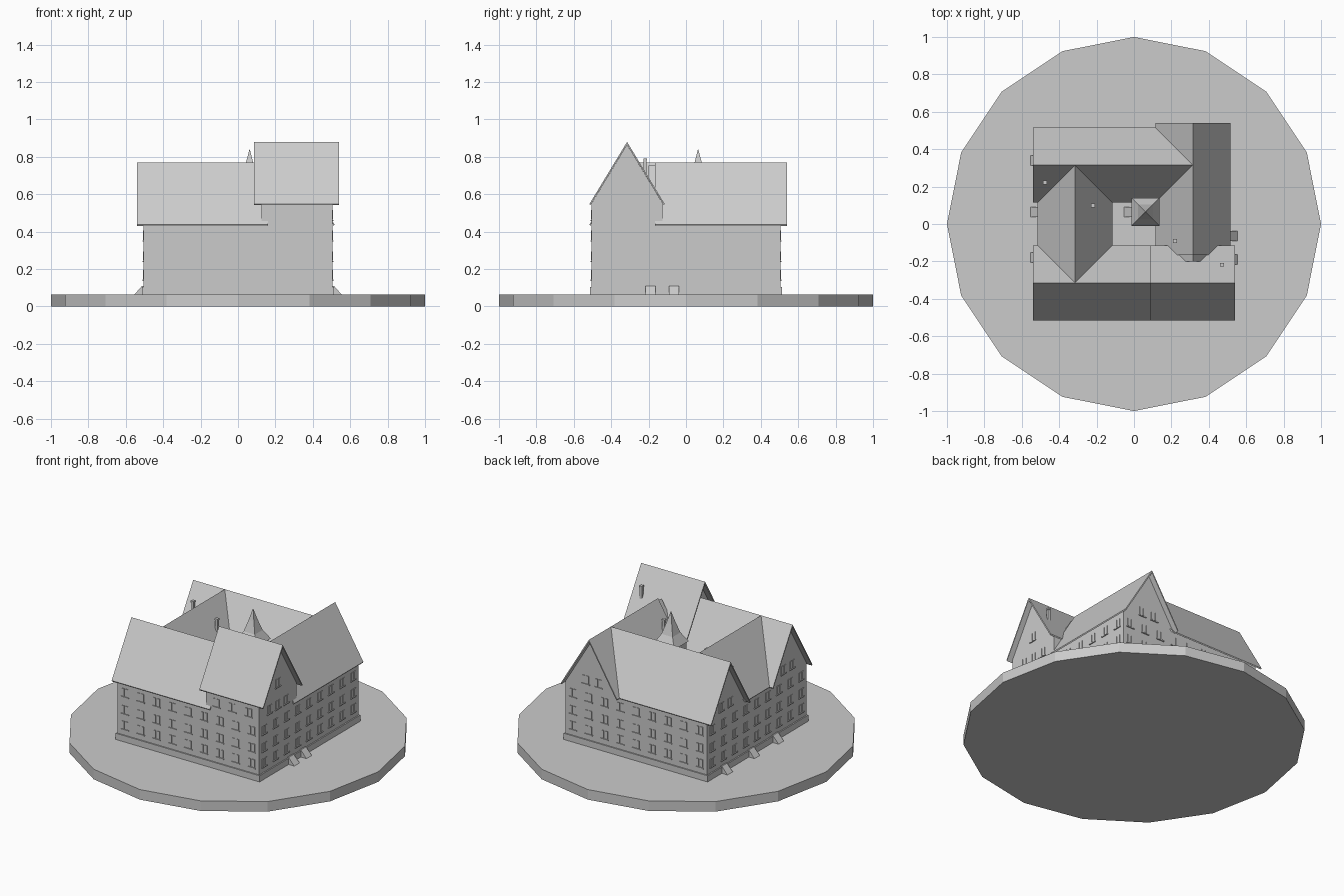
import bpy, bmesh, math
from mathutils import Matrix, Vector

cube = bpy.data.objects.get("Cube")
if cube:
    bpy.data.objects.remove(cube, do_unlink=True)

stone = bpy.data.materials.new("stone_grey")
stone.use_nodes = True
COLOUR = (0.6, 0.6, 0.6, 1)
stone.diffuse_color = COLOUR
stone.node_tree.nodes["Principled BSDF"].inputs["Base Color"].default_value = COLOUR

GROUND, R, SLOPE = 0.065, 0.315, 1.65   # terrace top, ridge offset, roof pitch
LOW, HIGH = 0.77, 0.88                  # ridge heights
WALL = 0.505


def finish(name, bm):
    bmesh.ops.recalc_face_normals(bm, faces=bm.faces[:])
    mesh = bpy.data.meshes.new(name)
    bm.to_mesh(mesh)
    bm.free()
    mesh.materials.append(stone)
    obj = bpy.data.objects.new(name, mesh)
    bpy.context.collection.objects.link(obj)
    return obj


def loft(bm, rings):
    """Join equal rings of points and cap both ends."""
    loops = [[bm.verts.new(p) for p in ring] for ring in rings]
    n = len(loops[0])
    for a, b in zip(loops, loops[1:]):
        for i in range(n):
            j = (i + 1) % n
            bm.faces.new((a[i], a[j], b[j], b[i]))
    bm.faces.new(loops[0])
    bm.faces.new(loops[-1])


def box(bm, centre, size, turn=Matrix()):
    bmesh.ops.create_cube(bm, size=1, matrix=turn @ Matrix.Translation(centre)
                          @ Matrix.Diagonal((*size, 1)))


def place(axis, along, across, z):
    return (along, across, z) if axis == "x" else (across, along, z)


def wing(name, axis, mid, start, end, ridge, roof_ridge, roof_eave):
    """A gabled body and a thin roof; roof ends may be cut back at the eaves."""
    top = ridge - 0.015
    half = 0.19
    body = [(-half, GROUND), (-half, top - half * SLOPE), (0, top),
            (half, top - half * SLOPE), (half, GROUND)]
    bm = bmesh.new()
    loft(bm, [[place(axis, s, mid + a, z) for a, z in body] for s in (start, end)])
    finish(name + "_walls", bm)
    w, t = 0.201, 0.014
    eave = ridge - w * SLOPE
    shell = [(-w, eave), (0, ridge), (w, eave), (w - 0.004, eave - t / 2),
             (0, ridge - t), (-w + 0.004, eave - t / 2)]
    bm = bmesh.new()
    loft(bm, [[place(axis, rr if abs(a) < 0.01 else re, mid + a, z) for a, z in shell]
              for rr, re in zip(roof_ridge, roof_eave)])
    finish(name + "_roof", bm)


# Round terrace
bm = bmesh.new()
bmesh.ops.create_cone(bm, cap_ends=True, segments=16, radius1=1, radius2=1, depth=GROUND,
                      matrix=Matrix.Translation((0, 0, GROUND / 2)))
finish("terrace", bm)

# Four wings round a court and the taller corner block
wing("front_wing", "x", -R, -WALL, 0.2, LOW, (-0.54, 0.16), (-0.54, 0.16))
wing("back_wing", "x", R, -WALL, 0.3, LOW, (-0.54, R), (-0.54, 0.14))
wing("left_wing", "y", R, -0.2, WALL, LOW, (-0.165, 0.54), (-0.165, 0.54))
wing("right_wing", "y", -R, -0.3, 0.3, LOW, (-R, R), (-0.13, 0.13))
wing("corner_block", "x", -R, 0.125, WALL, HIGH, (0.085, 0.54), (0.085, 0.54))

# Plinth band round the outside
bm = bmesh.new()
for k in range(4):
    box(bm, (0, -WALL, GROUND + 0.02), (2 * WALL + 0.016, 0.016, 0.04),
        Matrix.Rotation(k * math.pi / 2, 4, "Z"))
finish("plinth", bm)

# Paired windows, repeated on each outer side and in the court
windows = bmesh.new()
sills = bmesh.new()


def window_pair(turn, x, y, z):
    for side in (-1, 1):
        box(windows, (x + side * 0.014, y, z), (0.017, 0.008, 0.05), turn)
    box(sills, (x, y, z - 0.03), (0.056, 0.012, 0.006), turn)


for k in range(4):
    turn = Matrix.Rotation(k * math.pi / 2, 4, "Z")
    for z in (0.17, 0.27, 0.38):
        for i in range(9):
            window_pair(turn, (i - 4) * 0.113, -WALL, z)
        window_pair(turn, -0.05, 0.125, z)
    # upper windows: gables on the sides, an extra storey on the corner block
    gables = {0: [(0.2, 0.49), (0.315, 0.49), (0.43, 0.49)],
              1: [(-0.4, 0.49), (-0.315, 0.49), (-0.23, 0.49), (-0.315, 0.63)],
              2: [(-0.36, 0.49), (-0.27, 0.49)],
              3: [(-0.36, 0.49), (-0.27, 0.49), (0.27, 0.49), (0.36, 0.49)]}
    for x, z in gables[k]:
        window_pair(turn, x, -WALL, z)
finish("windows", windows)
finish("window_sills", sills)

# Sloped entrance steps
bm = bmesh.new()
for x, y, out in ((WALL, -0.19, 1), (WALL, -0.065, 1), (-WALL, 0.34, -1),
                  (-WALL, 0.065, -1), (-WALL, -0.18, -1), (-0.005, 0.065, -1)):
    loft(bm, [[(x, s, GROUND), (x + out * 0.048, s, GROUND),
               (x + out * 0.008, s, GROUND + 0.045), (x, s, GROUND + 0.045)]
              for s in (y - 0.027, y + 0.027)])
finish("entrance_steps", bm)

# Stair turret in the court with a flared spire
bm = bmesh.new()
box(bm, (0.062, 0.065, 0.355), (0.13, 0.13, 0.58))
finish("turret_walls", bm)
bm = bmesh.new()
loft(bm, [[(0.062 + h * a, 0.065 + h * b, z) for a, b in ((-1, -1), (1, -1), (1, 1), (-1, 1))]
          for h, z in ((0.075, 0.64), (0.04, 0.7), (0.019, 0.77), (0.001, 0.84))])
finish("turret_spire", bm)

# Chimneys
bm = bmesh.new()
for x, y, top in ((0.47, -0.218, 0.79), (0.22, -0.09, 0.69),
                  (-0.22, 0.1, 0.69), (-0.475, 0.222, 0.69)):
    box(bm, (x, y, top - 0.06), (0.016, 0.016, 0.12))
    box(bm, (x, y, top - 0.005), (0.021, 0.021, 0.01))
finish("chimneys", bm)
